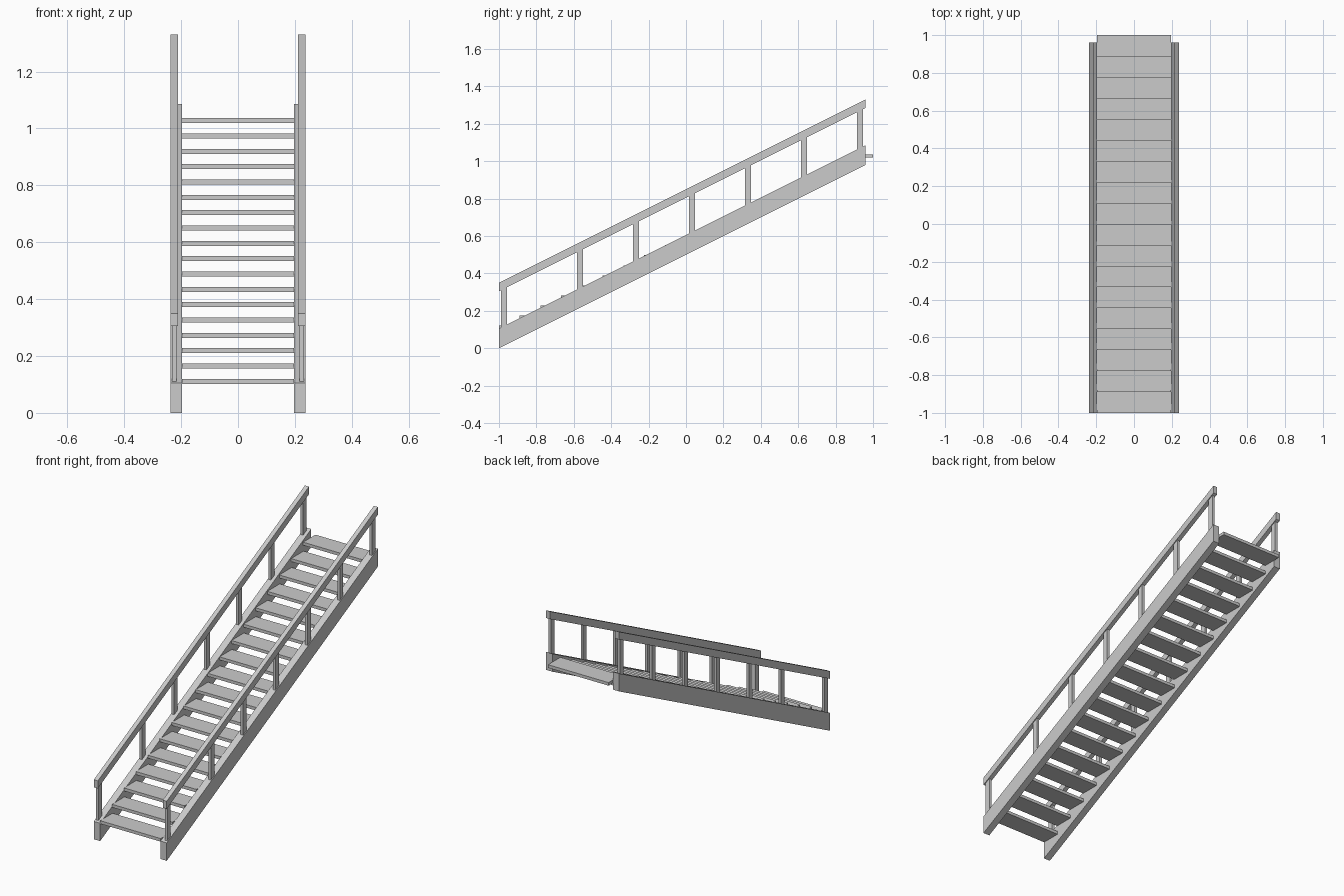
import bpy
import bmesh

if "Cube" in bpy.data.objects:
    bpy.data.objects.remove(bpy.data.objects["Cube"], do_unlink=True)

# Single flat material
grey = bpy.data.materials.new("light grey")
grey.use_nodes = True
colour = (0.6, 0.6, 0.6, 1)
grey.diffuse_color = colour
grey.node_tree.nodes["Principled BSDF"].inputs["Base Color"].default_value = colour

FRONT, BACK, SLOPE = -1.0, 0.96, 0.5
STRINGER_H, RAIL_BOTTOM, RAIL_TOP = 0.105, 0.305, 0.35


def pitch(y, base):
    """Height at y of a line parallel to the flight."""
    return base + SLOPE * (y - FRONT)


def extrude_profile(name, profile, x0, x1):
    """Solid made from a (y, z) outline swept along x."""
    bm = bmesh.new()
    face = bm.faces.new([bm.verts.new((x0, y, z)) for y, z in profile])
    ext = bmesh.ops.extrude_face_region(bm, geom=[face])
    moved = [g for g in ext["geom"] if isinstance(g, bmesh.types.BMVert)]
    bmesh.ops.translate(bm, verts=moved, vec=(x1 - x0, 0, 0))
    bmesh.ops.recalc_face_normals(bm, faces=bm.faces)
    mesh = bpy.data.meshes.new(name)
    bm.to_mesh(mesh)
    bm.free()
    mesh.materials.append(grey)
    obj = bpy.data.objects.new(name, mesh)
    bpy.context.collection.objects.link(obj)
    return obj


def sloped_bar(name, y0, y1, low, high, x0, x1):
    """Bar with vertical ends whose top and bottom follow the flight."""
    outline = [(y0, pitch(y0, low)), (y1, pitch(y1, low)),
               (y1, pitch(y1, high)), (y0, pitch(y0, high))]
    return extrude_profile(name, outline, x0, x1)


# Stringers, handrails and posts on both sides
post_centres = [-0.972] + [-0.567 + 0.2992 * i for i in range(6)]
for side, s in (("left", 1), ("right", -1)):
    sloped_bar(side + "_stringer", FRONT, BACK, 0, STRINGER_H, s * 0.196, s * 0.237)
    sloped_bar(side + "_handrail", FRONT, BACK, RAIL_BOTTOM, RAIL_TOP, s * 0.211, s * 0.237)
    for i, y in enumerate(post_centres):
        sloped_bar(f"{side}_post_{i + 1}", y - 0.016, y + 0.016,
                   STRINGER_H - 0.01, RAIL_BOTTOM + 0.01, s * 0.216, s * 0.232)

# Open treads
TREADS, DEPTH, THICK = 18, 0.115, 0.018
for i in range(TREADS):
    y = FRONT + i * (2 - DEPTH) / (TREADS - 1)
    z = 0.102 + i * 0.0539
    outline = [(y, z), (y + DEPTH, z), (y + DEPTH, z + THICK), (y, z + THICK)]
    extrude_profile(f"tread_{i + 1}", outline, -0.197, 0.197)
